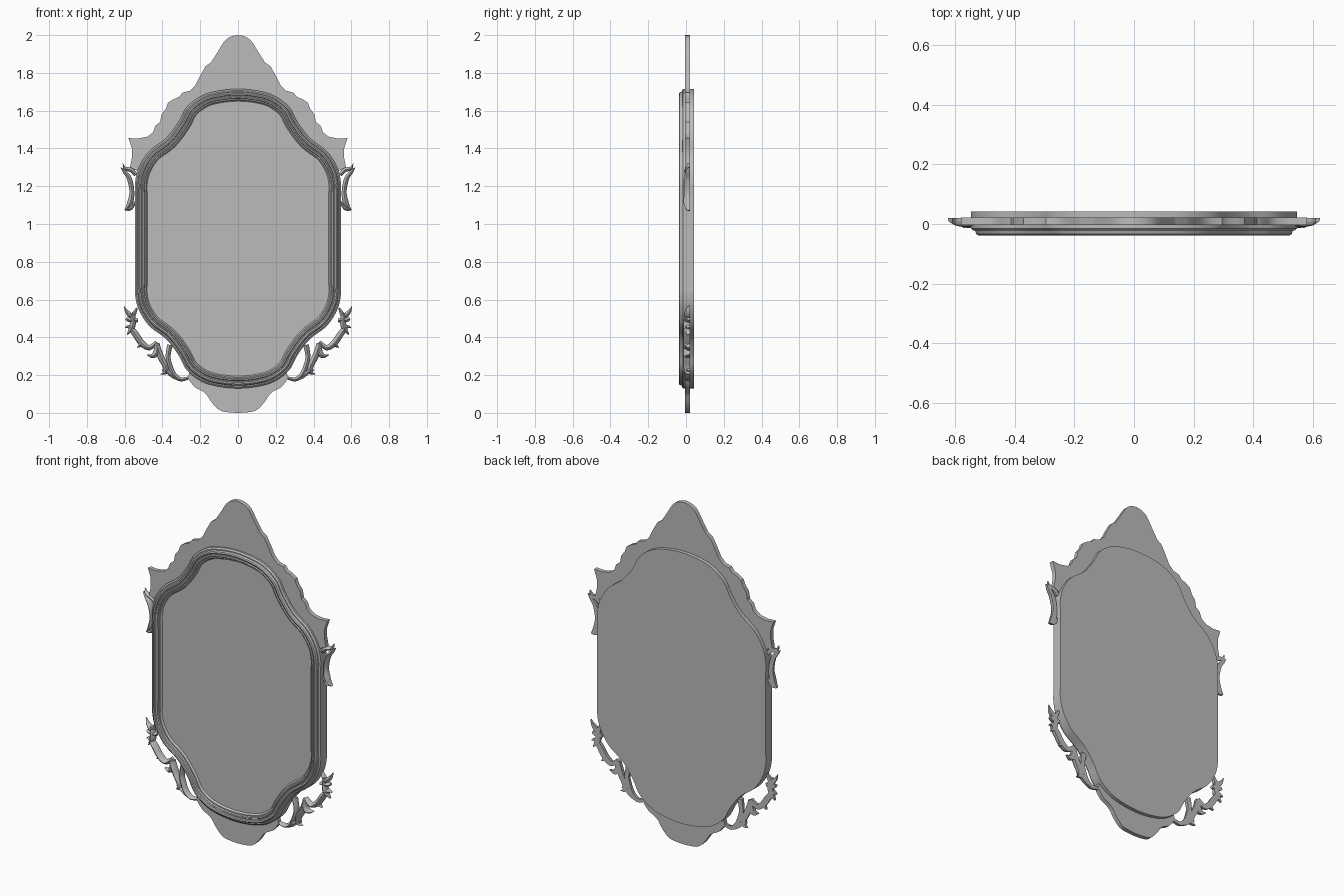
import bpy
import math
from mathutils import Vector

cube = bpy.data.objects.get("Cube")
if cube:
    bpy.data.objects.remove(cube, do_unlink=True)

GREY = (0.5, 0.5, 0.5, 1)
mat = bpy.data.materials.new("plain grey")
mat.use_nodes = True
mat.diffuse_color = GREY
mat.node_tree.nodes["Principled BSDF"].inputs["Base Color"].default_value = GREY


def make(name, verts, faces, angle=35):
    mesh = bpy.data.meshes.new(name)
    mesh.from_pydata(verts, [], faces)
    mesh.materials.append(mat)
    obj = bpy.data.objects.new(name, mesh)
    bpy.context.collection.objects.link(obj)
    bpy.ops.object.select_all(action='DESELECT')
    obj.select_set(True)
    bpy.context.view_layer.objects.active = obj
    bpy.ops.object.mode_set(mode='EDIT')
    bpy.ops.mesh.select_all(action='SELECT')
    bpy.ops.mesh.normals_make_consistent(inside=False)
    bpy.ops.object.mode_set(mode='OBJECT')
    bpy.ops.object.shade_smooth_by_angle(angle=math.radians(angle))
    return obj


def spline(pts, steps, closed=False):
    """Smooth curve through the points (Catmull-Rom)."""
    pts = [Vector(p) for p in pts]
    n = len(pts)
    get = (lambda i: pts[i % n]) if closed else (lambda i: pts[max(0, min(n - 1, i))])
    out = []
    for i in range(n if closed else n - 1):
        a, b, c, d = (get(i + k) for k in (-1, 0, 1, 2))
        for s in range(steps):
            t = s / steps
            out.append(0.5 * (2 * b + (c - a) * t + (2 * a - 5 * b + 4 * c - d) * t * t
                              + (3 * b - a - 3 * c + d) * t ** 3))
    return out if closed else out + [pts[-1]]


def loft(name, rings, caps):
    """Join equal closed rings of vertices; caps lists the rings to fill."""
    n = len(rings[0])
    verts = [v for r in rings for v in r]
    faces = [(r * n + i, r * n + (i + 1) % n, (r + 1) * n + (i + 1) % n, (r + 1) * n + i)
             for r in range(len(rings) - 1) for i in range(n)]
    faces += [tuple(range(c * n, c * n + n)) for c in caps]
    return make(name, verts, faces)


# Frame outline: one quarter, mirrored to a full loop
MID = 0.9225
quarter = [(0, 1.715), (0.1, 1.706), (0.19, 1.68), (0.27, 1.62), (0.315, 1.54),
           (0.38, 1.455), (0.47, 1.385), (0.525, 1.3), (0.545, 1.22), (0.545, 1.13)]
right = quarter + [(x, 2 * MID - z) for x, z in reversed(quarter)]
outline = spline(right + [(-x, z) for x, z in reversed(right[1:-1])], 6, closed=True)


def inset(d, y):
    n = len(outline)
    ring = []
    for i, p in enumerate(outline):
        t = (outline[(i + 1) % n] - outline[i - 1]).normalized()
        ring.append((p.x + t.y * d, y, p.y - t.x * d))
    return ring


# Stepped moulding: inset from the outer edge, depth
profile = [(0, 0.042), (0, -0.015), (0.008, -0.022), (0.014, -0.022), (0.018, -0.034),
           (0.024, -0.038), (0.031, -0.036), (0.034, -0.029), (0.039, -0.029),
           (0.043, -0.034), (0.049, -0.033), (0.052, -0.024), (0.058, -0.024),
           (0.062, -0.015), (0.066, -0.012)]
loft("mirror_frame", [inset(d, y) for d, y in profile], [0])
make("mirror_glass", inset(0.065, -0.013), [tuple(range(len(outline)))])


# Flat crest and apron plates, mirrored about the centre
def plate(name, half, base):
    pts = half + [(0, base)] + [(-x, z) for x, z in reversed(half[1:])]
    loft(name, [[(x, y, z) for x, z in pts] for y in (-0.004, 0.021)], [0, 1])


dome = [tuple(p) for p in spline([(0, 2), (0.035, 1.993), (0.07, 1.97), (0.105, 1.915),
                                  (0.143, 1.855)], 3)]
plate("top_crest", dome + [
    (0.172, 1.835), (0.2, 1.785), (0.225, 1.735), (0.255, 1.705), (0.295, 1.695),
    (0.312, 1.672), (0.34, 1.662), (0.37, 1.642), (0.382, 1.61), (0.405, 1.58),
    (0.412, 1.54), (0.437, 1.52), (0.45, 1.485), (0.48, 1.462), (0.53, 1.452),
    (0.58, 1.455), (0.562, 1.4), (0.562, 1.35), (0.572, 1.3), (0.53, 1.28), (0.4, 1.25)], 1.4)
bowl = [tuple(p) for p in spline([(0, 0), (0.05, 0.003), (0.095, 0.013), (0.135, 0.05),
                                  (0.165, 0.095)], 3)]
plate("bottom_apron", bowl + [(0.185, 0.113), (0.225, 0.133), (0.25, 0.16), (0.265, 0.185),
                              (0.25, 0.25)], 0.35)


# Carved scrolls: tapered strokes with a domed front and flat back
def scroll(name, path):
    pts = spline([Vector(p) for p in path], 5)
    for side, label in ((1, "left"), (-1, "right")):
        rings = []
        for i, p in enumerate(pts):
            t = pts[min(i + 1, len(pts) - 1)] - pts[max(i - 1, 0)]
            t = Vector((t.x, t.y)).normalized()
            w = max(p.z, 0.002) / 2
            high = min(0.034, 0.01 + w * 1.5)
            section = [(-1, 0), (-1, 0.35), (-0.5, 0.85), (0, 1), (0.5, 0.85), (1, 0.35), (1, 0)]
            rings.append([(side * (p.x + t.y * w * u), 0.02 - high * h, p.y - t.x * w * u)
                          for u, h in section])
        loft(label + "_" + name, rings, [0, len(rings) - 1])


# Upper side scrolls
scroll("upper_scroll", [(0.622, 1.3, 0), (0.602, 1.278, 0.018), (0.575, 1.24, 0.026),
                        (0.562, 1.17, 0.026), (0.572, 1.11, 0.03), (0.598, 1.072, 0.008)])
scroll("upper_scroll_tip", [(0.61, 1.322, 0), (0.598, 1.295, 0.018), (0.565, 1.285, 0.024),
                            (0.54, 1.26, 0.02)])
scroll("upper_scroll_foot", [(0.595, 1.078, 0.014), (0.568, 1.082, 0.018), (0.54, 1.12, 0.012)])

# Lower side scrolls
scroll("lower_scroll_horn", [(0.604, 0.567, 0), (0.588, 0.535, 0.02), (0.56, 0.515, 0.028),
                             (0.535, 0.555, 0.01)])
scroll("lower_scroll_body", [(0.56, 0.53, 0.026), (0.556, 0.49, 0.03), (0.562, 0.45, 0.03),
                             (0.588, 0.413, 0.004)])
scroll("lower_scroll_knob", [(0.53, 0.49, 0.02), (0.57, 0.492, 0.026), (0.593, 0.498, 0.014)])
scroll("lower_scroll_leaf", [(0.598, 0.45, 0.004), (0.575, 0.455, 0.022), (0.545, 0.42, 0.034),
                             (0.51, 0.37, 0.034), (0.47, 0.345, 0.028), (0.43, 0.375, 0.02)])
scroll("lower_leaf_tip", [(0.53, 0.4, 0.02), (0.515, 0.365, 0.026), (0.535, 0.345, 0.002)])
scroll("lower_leaf_curl", [(0.43, 0.37, 0.03), (0.43, 0.325, 0.034), (0.45, 0.302, 0.026),
                           (0.482, 0.307, 0.002)])
scroll("lower_stem", [(0.43, 0.36, 0.03), (0.41, 0.3, 0.034), (0.385, 0.25, 0.032),
                      (0.385, 0.215, 0.022), (0.41, 0.205, 0.002)])
scroll("lower_stem_inner", [(0.36, 0.36, 0.03), (0.37, 0.3, 0.026), (0.36, 0.25, 0.026),
                            (0.34, 0.205, 0.026), (0.305, 0.178, 0.022), (0.26, 0.185, 0.016)])
scroll("lower_stem_base", [(0.4, 0.23, 0.012), (0.37, 0.215, 0.022), (0.335, 0.19, 0.022),
                           (0.3, 0.175, 0.014)])
